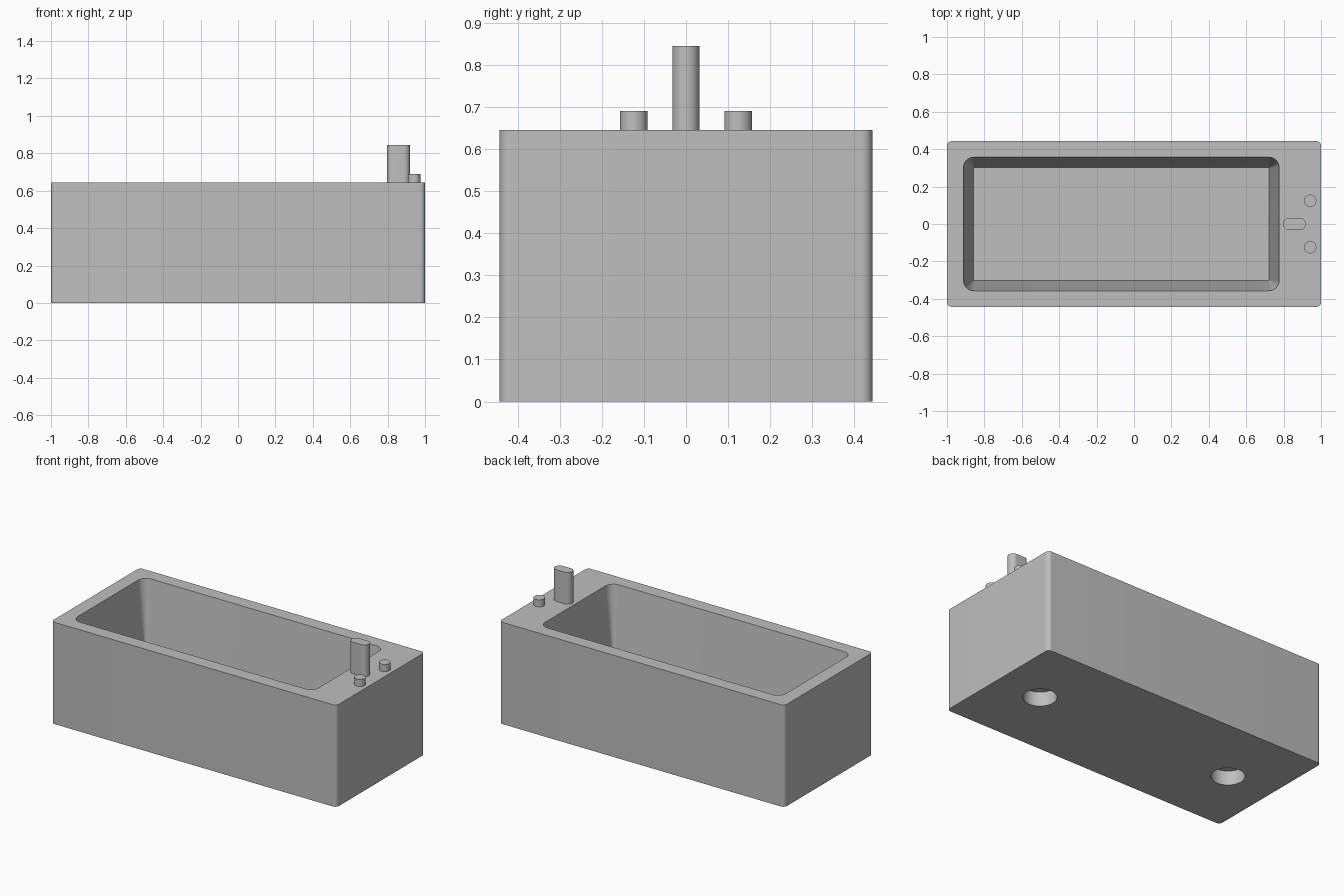
import bpy, bmesh
from math import pi, sin, cos

if "Cube" in bpy.data.objects:
    bpy.data.objects.remove(bpy.data.objects["Cube"])

GREY = (0.52, 0.52, 0.52, 1)
grey = bpy.data.materials.new("plain grey")
grey.use_nodes = True
grey.diffuse_color = GREY
grey.node_tree.nodes["Principled BSDF"].inputs["Base Color"].default_value = GREY

RIM, FLOOR = 0.645, 0.118
STEPS = 10


def rounded_ring(bm, cx, cy, hx, hy, r, z):
    """Ring of vertices around a rounded rectangle with half sizes hx, hy."""
    ring = []
    for corner, (sx, sy) in enumerate([(1, 1), (-1, 1), (-1, -1), (1, -1)]):
        for i in range(STEPS + 1):
            a = (corner + i / STEPS) * pi / 2
            ring.append(bm.verts.new((cx + sx * (hx - r) + r * cos(a),
                                      cy + sy * (hy - r) + r * sin(a), z)))
    return ring


def make_solid(name, sections):
    """Skin a stack of rounded sections and cap both ends."""
    bm = bmesh.new()
    rings = [rounded_ring(bm, *s) for s in sections]
    for a, b in zip(rings, rings[1:]):
        for i in range(len(a)):
            j = (i + 1) % len(a)
            bm.faces.new((a[i], a[j], b[j], b[i]))
    bm.faces.new(rings[0][::-1])
    bm.faces.new(rings[-1])
    bmesh.ops.remove_doubles(bm, verts=bm.verts, dist=1e-5)
    bmesh.ops.recalc_face_normals(bm, faces=bm.faces)
    mesh = bpy.data.meshes.new(name)
    bm.to_mesh(mesh)
    bm.free()
    mesh.materials.append(grey)
    obj = bpy.data.objects.new(name, mesh)
    bpy.context.collection.objects.link(obj)
    return obj


def make_cylinder(name, x, y, r, z0, z1):
    return make_solid(name, [(x, y, r, r, r, z0), (x, y, r, r, r, z1)])


# Tub: outer walls, flat rim and a tapered basin
tub = make_solid("tub", [
    (0, 0, 1, 0.443, 0.025, 0),
    (0, 0, 1, 0.443, 0.025, RIM),
    (-0.068, 0, 0.844, 0.357, 0.056, RIM),
    (-0.068, 0, 0.789, 0.302, 0.002, FLOOR),
])

# Two round blind sockets in the underside
for side, x in (("left", 0.69), ("right", -0.69)):
    cutter = make_cylinder("socket_cutter_" + side, x, 0, 0.096, -0.05, 0.09)
    cutter.hide_render = True
    cutter.hide_set(True)
    cut = tub.modifiers.new("socket_" + side, "BOOLEAN")
    cut.operation = "DIFFERENCE"
    cut.solver = "EXACT"
    cut.object = cutter

# Apply the cuts so that the cutters can go
bpy.context.view_layer.update()
cut_mesh = bpy.data.meshes.new_from_object(
    tub.evaluated_get(bpy.context.evaluated_depsgraph_get()))
tub.modifiers.clear()
tub.data = cut_mesh
for obj in list(bpy.data.objects):
    if obj.name.startswith("socket_cutter"):
        bpy.data.objects.remove(obj)

# Drain on the basin floor
drain_ring = make_cylinder("drain_ring", 0.62, 0, 0.056, FLOOR - 0.005, FLOOR + 0.005)
drain_plug = make_cylinder("drain_plug", 0.62, 0, 0.036, FLOOR, FLOOR + 0.01)

# Upright spout with rounded ends, and a knob on either side
spout = make_solid("spout", [(0.858, 0, 0.061, 0.032, 0.032, z) for z in (RIM - 0.005, 0.845)])
knobs = [make_cylinder(name, 0.942, y, 0.033, RIM - 0.005, 0.69)
         for name, y in (("front_knob", -0.124), ("back_knob", 0.124))]

# Smooth the rounded corners, keep the hard edges
bpy.ops.object.select_all(action="DESELECT")
for obj in [tub, drain_ring, drain_plug, spout] + knobs:
    obj.select_set(True)
bpy.context.view_layer.objects.active = tub
bpy.ops.object.shade_smooth_by_angle(angle=pi / 6)
